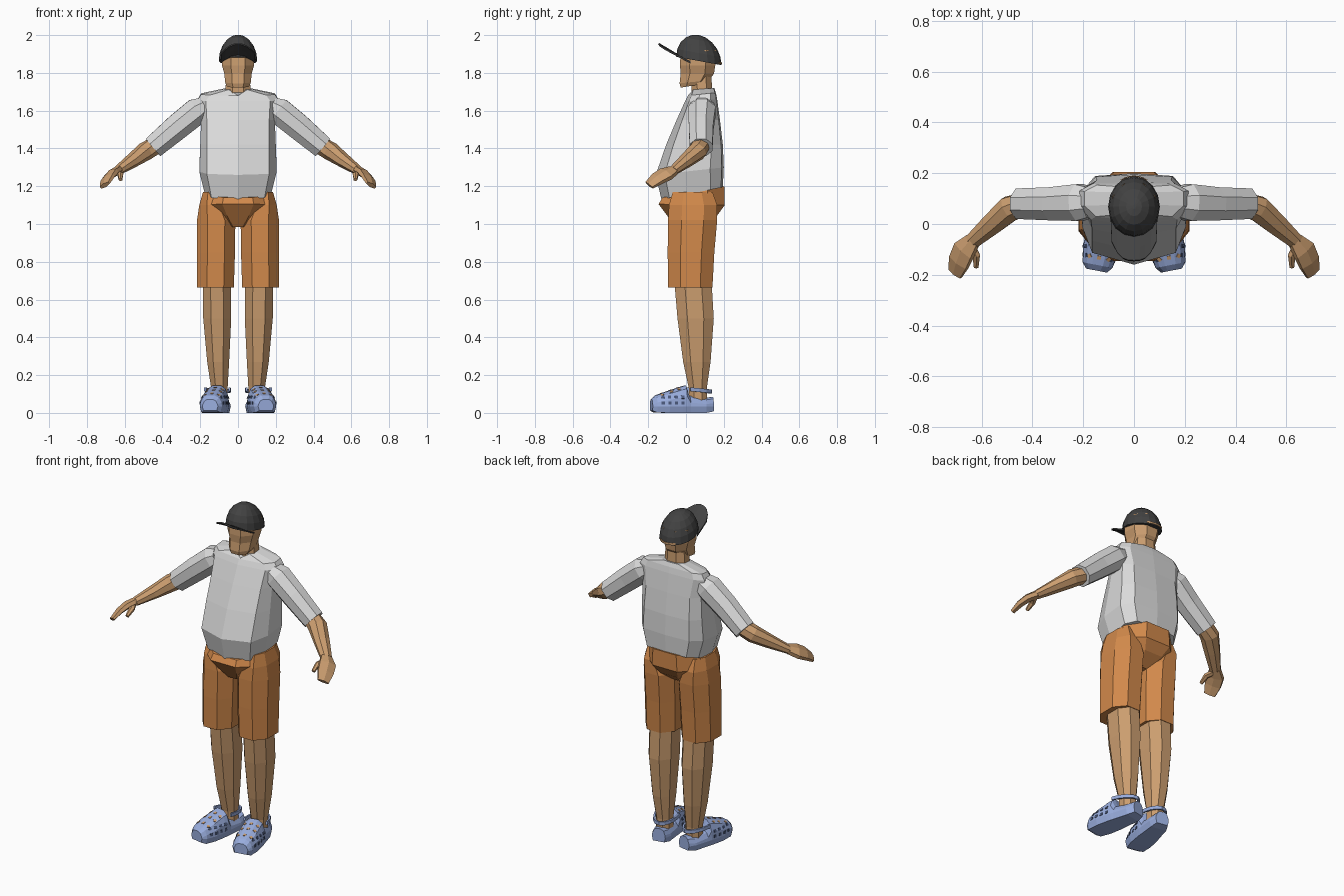
import bpy, bmesh, math
from mathutils import Vector, Matrix
from mathutils.bvhtree import BVHTree

if "Cube" in bpy.data.objects:
    bpy.data.objects.remove(bpy.data.objects["Cube"])


def material(name, r, g, b):
    m = bpy.data.materials.new(name)
    m.diffuse_color = (r, g, b, 1)
    m.use_nodes = True
    m.node_tree.nodes["Principled BSDF"].inputs["Base Color"].default_value = m.diffuse_color
    return m


SKIN = material("skin", 0.60, 0.34, 0.16)
SHIRT = material("light grey cloth", 0.70, 0.70, 0.70)
SHORTS = material("orange cloth", 0.64, 0.25, 0.07)
CAP = material("charcoal", 0.055, 0.055, 0.055)
SHOE = material("pale blue rubber", 0.32, 0.42, 0.73)
VENT = material("dark blue", 0.07, 0.10, 0.20)


def finish(name, bm, mat, mirror=False):
    bmesh.ops.recalc_face_normals(bm, faces=bm.faces)
    if mirror:
        copy = bmesh.ops.duplicate(bm, geom=bm.verts[:] + bm.edges[:] + bm.faces[:])["geom"]
        for v in copy:
            if isinstance(v, bmesh.types.BMVert):
                v.co.x = -v.co.x
        bmesh.ops.reverse_faces(bm, faces=[f for f in copy if isinstance(f, bmesh.types.BMFace)])
    me = bpy.data.meshes.new(name)
    bm.to_mesh(me)
    bm.free()
    me.materials.append(mat)
    ob = bpy.data.objects.new(name, me)
    bpy.context.collection.objects.link(ob)
    return ob


def loft_bm(rings):
    bm = bmesh.new()
    loops = [[bm.verts.new(p) for p in r] for r in rings]
    n = len(loops[0])
    for a, b in zip(loops, loops[1:]):
        for i in range(n):
            j = (i + 1) % n
            bm.faces.new((a[i], a[j], b[j], b[i]))
    bm.faces.new(loops[0])
    bm.faces.new(loops[-1])
    return bm


def loft(name, rings, mat, mirror=False):
    return finish(name, loft_bm(rings), mat, mirror)


def octagon(x0, x1, y0, y1, zf, zb=None):
    """Chamfered box section; zf and zb are the front and back heights."""
    zb = zf if zb is None else zb
    k = 0.45
    s = [(-k, -1), (k, -1), (1, -k), (1, k), (k, 1), (-k, 1), (-1, k), (-1, -k)]
    return [Vector(((x0 + x1) / 2 + a * (x1 - x0) / 2, (y0 + y1) / 2 + b * (y1 - y0) / 2,
                    zf + (zb - zf) * (b + 1) / 2)) for a, b in s]


def tube(points, up, n=8):
    """Rings along a path; each point is (position, half width, half height)."""
    rings = []
    pos = [Vector(p[0]) for p in points]
    for i, (p, w, h) in enumerate(points):
        d = (pos[min(i + 1, len(pos) - 1)] - pos[max(i - 1, 0)]).normalized()
        side = d.cross(Vector(up)).normalized()
        top = side.cross(d)
        r = 1 / math.cos(math.pi / n)
        angles = [math.tau * (k + 0.5) / n for k in range(n)]
        rings.append([pos[i] + side * (w * r * math.cos(a)) + top * (h * r * math.sin(a)) for a in angles])
    return rings


# Shirt body with a round belly
def shirt_ring(zf, zb, xs, yf, yb, xf, dip=0):
    d = yb - yf
    half = [(xf, yf + 0.13 * d), (xs, yf + 0.42 * d), (xs, yf + 0.8 * d), (xs * 0.75, yb - 0.03 * d)]
    pts = [(0, yf)] + half + [(0, yb)] + [(-x, y) for x, y in reversed(half)]
    return [Vector((x, y, zf + (zb - zf) * (y - yf) / d - (dip if i == 0 else 0)))
            for i, (x, y) in enumerate(pts)]


loft("shirt_body", [
    shirt_ring(1.13, 1.195, 0.175, -0.13, 0.195, 0.14),
    shirt_ring(1.26, 1.30, 0.205, -0.16, 0.20, 0.165),
    shirt_ring(1.42, 1.42, 0.20, -0.105, 0.195, 0.165),
    shirt_ring(1.55, 1.55, 0.195, -0.05, 0.18, 0.165),
    shirt_ring(1.65, 1.66, 0.215, -0.005, 0.165, 0.17),
    shirt_ring(1.68, 1.695, 0.195, 0.01, 0.158, 0.15),
    shirt_ring(1.71, 1.72, 0.07, 0.022, 0.15, 0.05, 0.03)], SHIRT)

# Arms
loft("sleeves", tube([((0.175, 0.085, 1.625), 0.06, 0.05), ((0.215, 0.085, 1.60), 0.072, 0.07),
                      ((0.32, 0.08, 1.515), 0.065, 0.068), ((0.45, 0.08, 1.405), 0.06, 0.06)],
                     (0, 0, 1)), SHIRT, True)
loft("forearms", tube([((0.43, 0.08, 1.42), 0.045, 0.045), ((0.49, 0.06, 1.385), 0.05, 0.046),
                       ((0.56, 0.0, 1.335), 0.042, 0.035), ((0.64, -0.07, 1.28), 0.03, 0.022)],
                      (0, 0, 1)), SKIN, True)
loft("hands", tube([((0.635, -0.065, 1.285), 0.03, 0.02), ((0.67, -0.105, 1.265), 0.047, 0.02),
                    ((0.69, -0.15, 1.24), 0.045, 0.017), ((0.705, -0.195, 1.205), 0.032, 0.011)],
                   (0.5, 0, 0.85), 6), SKIN, True)
loft("thumbs", tube([((0.645, -0.08, 1.275), 0.018, 0.014), ((0.622, -0.125, 1.262), 0.015, 0.013),
                     ((0.622, -0.17, 1.235), 0.009, 0.009)], (0, 0, 1), 6), SKIN, True)

# Neck and head
loft("neck", [octagon(-0.07, 0.07, 0.03, 0.14, 1.66), octagon(-0.062, 0.062, 0.03, 0.135, 1.78)], SKIN)
loft("head", [octagon(-0.058, 0.058, -0.028, 0.08, 1.722, 1.74),
              octagon(-0.068, 0.068, -0.034, 0.12, 1.745, 1.76),
              octagon(-0.072, 0.072, -0.028, 0.148, 1.795),
              octagon(-0.085, 0.085, -0.032, 0.155, 1.84),
              octagon(-0.085, 0.085, -0.028, 0.16, 1.92)], SKIN)

# Cap crown, tipped down towards the back
rings = []
for t in (0, 18, 36, 54, 72, 86):
    c, s = math.cos(math.radians(t)), math.sin(math.radians(t))
    rings.append([Vector((0.102 * c * math.cos(a), 0.068 + 0.12 * c * math.sin(a),
                          1.863 + 0.137 * s - 0.022 * c * math.sin(a)))
                  for a in [math.tau * k / 16 for k in range(16)]])
loft("cap_crown", rings, CAP)

# Cap brim, arched and rising to the front
bm = bmesh.new()
rows = []
for i in range(9):
    u = i / 4 - 1
    inner = Vector((0.092 * u, 0.075 - 0.115 * math.sqrt(1 - (0.9 * u) ** 2), 1.893 - 0.038 * u * u))
    outer = Vector((0.088 * u, -0.145 + 0.075 * abs(u) ** 3, 1.955 - 0.05 * u * u))
    rows.append([bm.verts.new(inner.lerp(outer, v / 2)) for v in range(3)])
for a, b in zip(rows, rows[1:]):
    for j in range(2):
        bm.faces.new((a[j], a[j + 1], b[j + 1], b[j]))
brim = finish("cap_brim", bm, CAP)
mod = brim.modifiers.new("thickness", "SOLIDIFY")
mod.thickness = 0.008
mod.offset = 0

# Skin showing through the slot at the back of the cap
slot = []
for k in range(7):
    a = math.radians(60 + 10 * k)
    p = Vector((0.103 * math.cos(a), 0.068 + 0.121 * math.sin(a), 1.873 - 0.022 * math.sin(a)))
    slot.append((p, 0.002, 0.005))
loft("cap_slot", tube(slot, (0, 0, 1), 4), SKIN)

# Shorts
loft("shorts_seat", [octagon(-0.06, 0.06, -0.055, 0.09, 0.985),
                     octagon(-0.13, 0.13, -0.10, 0.165, 1.045),
                     octagon(-0.185, 0.185, -0.145, 0.205, 1.105, 1.10),
                     octagon(-0.172, 0.172, -0.125, 0.205, 1.14, 1.20)], SHORTS)
loft("shorts_legs", [octagon(0.022, 0.217, -0.095, 0.14, 0.665),
                     octagon(0.016, 0.218, -0.097, 0.15, 0.85),
                     octagon(0.014, 0.217, -0.095, 0.165, 1.02),
                     octagon(0.06, 0.205, -0.09, 0.165, 1.10),
                     octagon(0.09, 0.185, -0.07, 0.14, 1.17)], SHORTS, True)

# Lower legs
loft("legs", [octagon(0.055, 0.142, 0.015, 0.11, 0.05),
              octagon(0.055, 0.142, 0.015, 0.11, 0.13),
              octagon(0.047, 0.163, -0.015, 0.13, 0.27),
              octagon(0.036, 0.184, -0.045, 0.147, 0.50),
              octagon(0.038, 0.186, -0.062, 0.135, 0.70)], SKIN, True)

# Clogs: lofted heel to toe, turned slightly outwards
TURN = Matrix.Translation((0.112, 0, 0)) @ Matrix.Rotation(math.radians(11), 4, "Z")


def clog_ring(y, w, h, lift=0):
    half = [(0.85 * w, lift), (w, 0.035), (0.95 * w, 0.6 * h), (0.72 * w, 0.88 * h), (0.35 * w, h)]
    pts = half + [(-x, z) for x, z in reversed(half)]
    return [TURN @ Vector((x, y, z)) for x, z in pts]


stations = [(-0.187, 0.042, 0.072, 0.012), (-0.165, 0.060, 0.092, 0.002), (-0.10, 0.071, 0.115),
            (-0.03, 0.069, 0.138), (-0.005, 0.067, 0.145), (0.015, 0.064, 0.09),
            (0.10, 0.056, 0.078), (0.143, 0.04, 0.085, 0.008)]
bm = loft_bm([clog_ring(*s) for s in stations])
bmesh.ops.recalc_face_normals(bm, faces=bm.faces)
tree = BVHTree.FromBMesh(bm)
finish("clogs", bm, SHOE, True)

# Heel straps
strap = [(TURN @ Vector((0.066 * math.cos(a), 0.01 + 0.125 * math.sin(a), 0.125 - 0.012 * math.sin(a))),
          0.005, 0.010) for a in [math.pi * k / 8 for k in range(9)]]
loft("clog_straps", tube(strap, (0, 0, 1), 4), SHOE, True)


# Clog holes: thin plates laid on the surface
def plates(name, rays, size, mat):
    bm = bmesh.new()
    for origin, direction in rays:
        d = (TURN.to_3x3() @ Vector(direction)).normalized()
        hit, normal, _, _ = tree.ray_cast(TURN @ Vector(origin), d)
        if hit:
            turn = normal.to_track_quat("Z", "Y").to_matrix().to_4x4()
            bmesh.ops.create_cube(bm, size=1, matrix=Matrix.Translation(hit) @ turn
                                  @ Matrix.Diagonal((size, size, 0.005, 1)))
    finish(name, bm, mat, True)


plates("clog_top_holes", [((x, y, 0.3), (0, 0, -1)) for x in (-0.038, 0, 0.038)
                          for y in (-0.135, -0.085, -0.045)], 0.015, SKIN)
plates("clog_side_holes", [((s * 0.2, y, z), (-s, 0, 0)) for s in (-1, 1) for z in (0.052, 0.083)
                           for y in (-0.135, -0.10, -0.065, -0.03)], 0.016, VENT)
